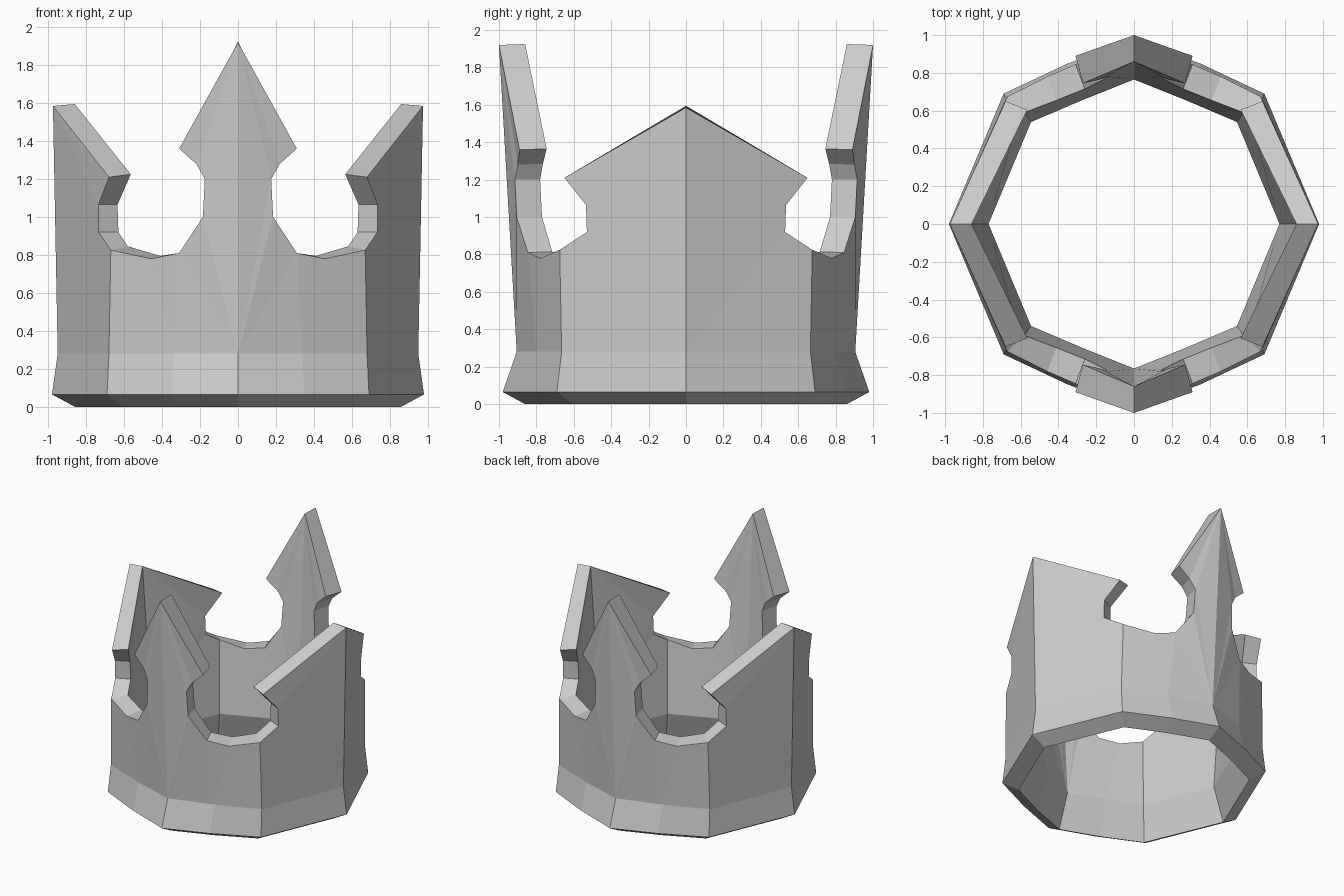
import bpy
import bmesh

cube = bpy.data.objects.get("Cube")
if cube:
    bpy.data.objects.remove(cube)

stone = bpy.data.materials.new("plain_grey")
stone.use_nodes = True
GREY = (0.6, 0.6, 0.6, 1)
stone.diffuse_color = GREY
stone.node_tree.nodes["Principled BSDF"].inputs["Base Color"].default_value = GREY

# Quarter of the crown wall: each point is (outer position, inner position)
points = {
    # base edge and waist, from front centre round to the side centre
    "front_base": ((0, -.98, .065), (0, -.86, 0)),
    "mid_base": ((.35, -.85, .065), (.305, -.745, 0)),
    "corner_base": ((.69, -.69, .065), (.605, -.605, 0)),
    "side_base": ((.98, 0, .065), (.86, 0, 0)),
    "front_waist": ((0, -.905, .28), (0, -.765, .27)),
    "mid_waist": ((.34, -.8, .28), (.275, -.655, .27)),
    "corner_waist": ((.68, -.665, .28), (.545, -.54, .27)),
    "side_waist": ((.95, 0, .28), (.77, 0, .27)),
    # front spike and gap
    "front_tip": ((0, -1, 1.92), (0, -.86, 1.925)),
    "barb": ((.31, -.89, 1.36), (.27, -.745, 1.365)),
    "barb_under": ((.22, -.9, 1.28), (.18, -.765, 1.285)),
    "neck_top": ((.175, -.915, 1.2), (.14, -.78, 1.2)),
    "neck_low": ((.185, -.905, 1.0), (.15, -.77, 1.0)),
    "gap_inner": ((.31, -.845, .81), (.26, -.715, .815)),
    "gap_floor": ((.46, -.78, .78), (.41, -.655, .795)),
    "corner_top": ((.67, -.675, .825), (.58, -.59, .845)),
    # side plate
    "side_notch_low": ((.735, -.53, .92), (.63, -.48, .92)),
    "side_notch_top": ((.735, -.535, 1.065), (.635, -.485, 1.065)),
    "side_barb": ((.68, -.65, 1.21), (.565, -.605, 1.225)),
    "side_tip": ((.975, 0, 1.585), (.86, 0, 1.595)),
}

faces = [
    # flared base band
    "front_base mid_base mid_waist front_waist",
    "mid_base corner_base corner_waist mid_waist",
    "corner_base side_base side_waist corner_waist",
    # front spike
    "front_waist mid_waist gap_inner",
    "front_waist gap_inner neck_low",
    "front_waist neck_low neck_top",
    "front_waist neck_top front_tip",
    "neck_top barb_under front_tip",
    "barb_under barb front_tip",
    # wall under the gap
    "mid_waist gap_floor gap_inner",
    "mid_waist corner_waist corner_top gap_floor",
    # side plate
    "corner_waist side_waist side_notch_low corner_top",
    "side_waist side_notch_top side_notch_low",
    "side_waist side_tip side_notch_top",
    "side_notch_top side_tip side_barb",
]

bm = bmesh.new()
outer = {n: bm.verts.new(p[0]) for n, p in points.items()}
inner = {n: bm.verts.new(p[1]) for n, p in points.items()}
twin = {outer[n]: inner[n] for n in points}

# Outer and inner skins
for names in faces:
    loop = names.split()
    bm.faces.new([outer[n] for n in loop])
    bm.faces.new([inner[n] for n in reversed(loop)])


def on_seam(edge):
    return any(all(abs(v.co[axis]) < 1e-4 for v in edge.verts) for axis in (0, 1))


# Rim closing the two skins along every open edge
for edge in [e for e in bm.edges if e.is_boundary and e.verts[0] in twin]:
    if not on_seam(edge):
        loop = edge.link_loops[0]
        a, b = loop.vert, loop.link_loop_next.vert
        bm.faces.new((b, a, twin[a], twin[b]))

# Mirror the quarter to the other three
for axis in (0, 1):
    copy = bmesh.ops.duplicate(bm, geom=bm.verts[:] + bm.edges[:] + bm.faces[:])["geom"]
    for v in copy:
        if isinstance(v, bmesh.types.BMVert):
            v.co[axis] *= -1
    bmesh.ops.reverse_faces(bm, faces=[f for f in copy if isinstance(f, bmesh.types.BMFace)])
    bmesh.ops.remove_doubles(bm, verts=bm.verts[:], dist=1e-4)
bmesh.ops.recalc_face_normals(bm, faces=bm.faces[:])

mesh = bpy.data.meshes.new("crown")
bm.to_mesh(mesh)
bm.free()
mesh.materials.append(stone)
crown = bpy.data.objects.new("crown", mesh)
bpy.context.collection.objects.link(crown)
